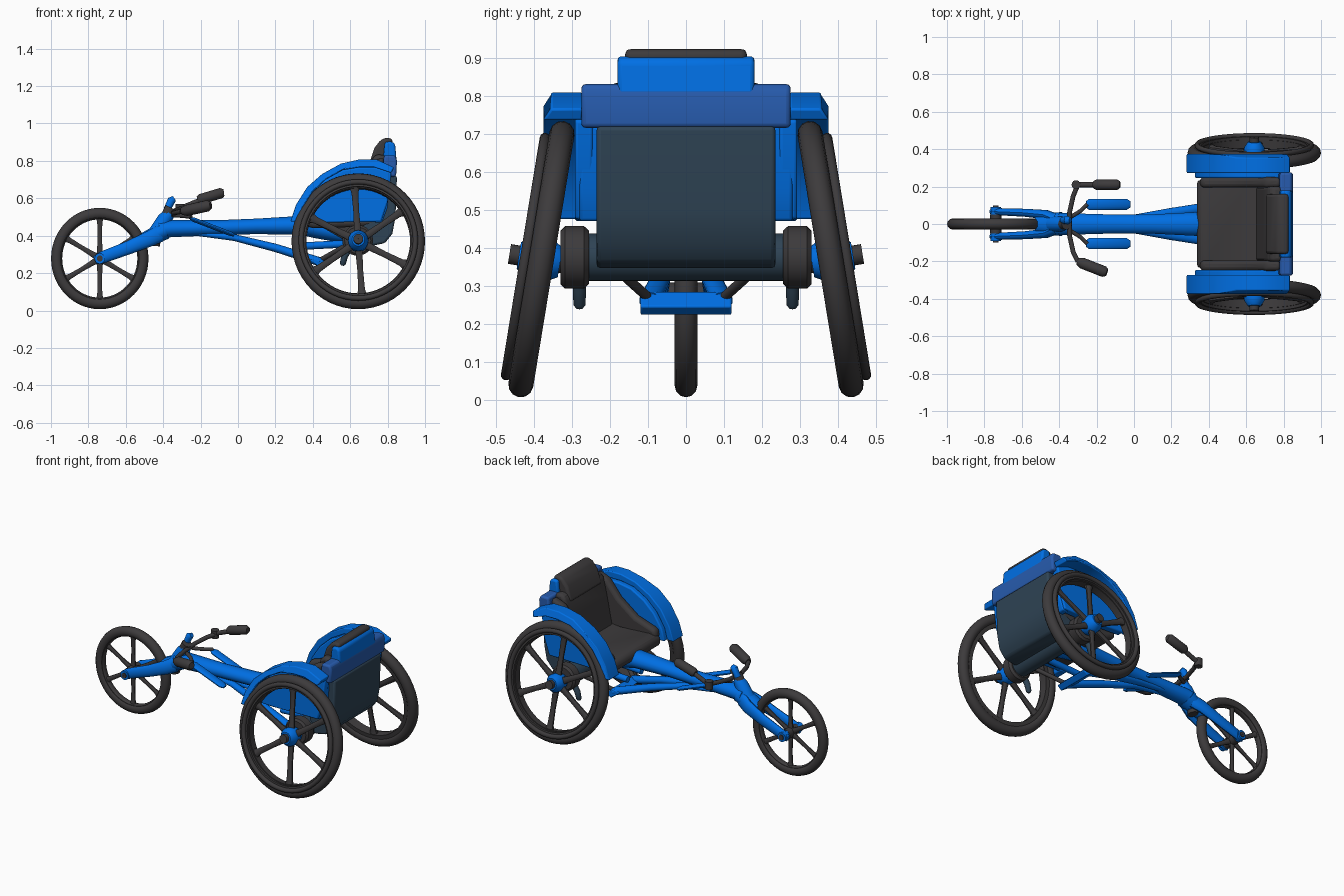
import bpy, bmesh, math
from mathutils import Matrix, Vector

if "Cube" in bpy.data.objects:
    bpy.data.objects.remove(bpy.data.objects["Cube"])


def mat(name, rgb):
    m = bpy.data.materials.new(name)
    m.diffuse_color = (*rgb, 1)
    m.use_nodes = True
    m.node_tree.nodes["Principled BSDF"].inputs["Base Color"].default_value = m.diffuse_color
    return m


BLUE = mat("bright blue", (0.0, 0.16, 0.78))
DARK = mat("charcoal", (0.046, 0.043, 0.045))
SLATE = mat("dark slate", (0.028, 0.057, 0.09))
MID = mat("muted blue", (0.02, 0.105, 0.42))


def finish(bm, name, m, mirror=False, bevel=0, matrix=None):
    if matrix:
        bm.transform(matrix)
    bmesh.ops.recalc_face_normals(bm, faces=bm.faces)
    me = bpy.data.meshes.new(name)
    bm.to_mesh(me)
    bm.free()
    me.materials.append(m)
    o = bpy.data.objects.new(name, me)
    bpy.context.collection.objects.link(o)
    if bevel:
        b = o.modifiers.new("bevel", 'BEVEL')
        b.width, b.segments, b.limit_method = bevel, 3, 'ANGLE'
    if mirror:
        r = o.modifiers.new("mirror", 'MIRROR')
        r.use_axis = (False, True, False)
        r.use_mirror_merge = False
    bpy.ops.object.select_all(action='DESELECT')
    o.select_set(True)
    bpy.context.view_layer.objects.active = o
    bpy.ops.object.shade_smooth_by_angle(angle=math.radians(40))
    return o


def skin(bm, rings, closed=False):
    rows = [[bm.verts.new(p) for p in r] for r in rings]
    n = len(rows[0])
    for a, b in zip(rows, rows[1:] + (rows[:1] if closed else [])):
        for i in range(n):
            bm.faces.new((a[i], a[(i + 1) % n], b[(i + 1) % n], b[i]))
    if not closed:
        bm.faces.new(rows[0])
        bm.faces.new(rows[-1])


def lathe(name, m, profile, matrix, mirror=False, seg=56):
    """Closed (radius, y) profile turned around the local y axis."""
    bm = bmesh.new()
    rings = []
    for k in range(seg):
        a = 2 * math.pi * k / seg
        rings.append([(r * math.cos(a), y, r * math.sin(a)) for r, y in profile])
    skin(bm, rings, True)
    return finish(bm, name, m, mirror, 0, matrix)


def prism(name, m, pts, y0, y1, mirror=False, bevel=0, lean=None):
    """Side outline (x, z) extruded along y; lean(i) shifts the y1 side per point."""
    bm = bmesh.new()
    skin(bm, [[(x, y0, z) for x, z in pts],
              [(x, y1 + (lean(i) if lean else 0), z) for i, (x, z) in enumerate(pts)]])
    return finish(bm, name, m, mirror, bevel)


def rod(name, m, pts, radii, mirror=False, flat=1.0, sides=14, matrix=None):
    """Tube through points; flat scales its sideways width."""
    pts = [Vector(p) for p in pts]
    if not isinstance(radii, (list, tuple)):
        radii = [radii] * len(pts)
    rings = []
    for i, p in enumerate(pts):
        t = (pts[min(i + 1, len(pts) - 1)] - pts[max(i - 1, 0)]).normalized()
        u = Vector((0, 1, 0)) if abs(t.y) < 0.9 else Vector((1, 0, 0))
        v = t.cross(u).normalized()
        u = v.cross(t)
        ring = []
        for k in range(sides):
            a = 2 * math.pi * (k + 0.5) / sides
            ring.append(p + u * math.cos(a) * radii[i] * flat + v * math.sin(a) * radii[i])
        rings.append(ring)
    bm = bmesh.new()
    skin(bm, rings)
    return finish(bm, name, m, mirror, 0, matrix)


def circle(R, r, y=0, n=12):
    return [(R + r * math.cos(2 * math.pi * k / n), y + r * math.sin(2 * math.pi * k / n)) for k in range(n)]


def ring(r0, r1, y0, y1):
    return [(r0, y0), (r1, y0), (r1, y1), (r0, y1)]


def spokes(name, count, r0, r1, w, matrix, mirror=False, start=90, y=0):
    for k in range(count):
        a = math.radians(start + 360 * k / count)
        p = [(r * math.cos(a), y, r * math.sin(a)) for r in (r0, r0 + .04, (r0 + r1) / 2, r1 - .03, r1)]
        rod(f"{name}_{k + 1}", DARK, p, [w * 1.25, w, w * .85, w, w * 1.5], mirror, 0.7, 8, matrix)


# Cambered rear wheels with push rims
rear = (Matrix.Translation((0.643, 0.38, 0.37)) @ Matrix.Rotation(math.radians(9.3), 4, 'X')
        @ Matrix.Diagonal((0.98, 1, 1.01, 1)))
lathe("rear_tyre", DARK, circle(0.331, 0.033), rear, True)
lathe("rear_rim", DARK, ring(0.283, 0.318, -0.022, 0.024), rear, True)
lathe("push_rim", DARK, circle(0.312, 0.014, 0.042), rear, True)
lathe("push_rim_web", DARK, ring(0.288, 0.306, 0.01, 0.04), rear, True)
spokes("rear_spoke", 6, 0.03, 0.29, 0.02, rear, True, 94)
lathe("rear_hub", BLUE, [(0.001, -0.05), (0.04, -0.05), (0.055, -0.02), (0.055, 0.03), (0.035, 0.06), (0.001, 0.06)],
      rear, True, 24)
lathe("rear_hub_cap", DARK, ring(0.001, 0.026, 0.055, 0.085), rear, True, 20)
# Axle and its collars
flat = Matrix.Translation((0.64, 0, 0.375))
lathe("axle", SLATE, ring(0.001, 0.062, -0.28, 0.28), flat, False, 28)
lathe("axle_collar", DARK, [(0.001, .255), (0.07, .255), (0.082, .268), (0.082, .318), (0.07, .33), (0.001, .33)],
      flat, True, 28)
rod("axle_stub", DARK, [(0.64, .32, .368), (0.64, .39, .37)], 0.035, True)
rod("axle_clip", SLATE, [(0.60, .28, .34), (0.57, .28, .29), (0.56, .28, .25), (.558, .28, .24)],
    [.018, .018, .016, .008], True)

# Front wheel
front = Matrix.Translation((-0.739, 0, 0.278)) @ Matrix.Diagonal((0.99, 1, 1.03, 1))
lathe("front_tyre", DARK, circle(0.233, 0.03), front)
lathe("front_rim", DARK, ring(0.21, 0.226, -0.02, 0.02), front)
spokes("front_spoke", 6, 0.02, 0.216, 0.015, front)
lathe("front_hub", DARK, ring(0.001, 0.03, -0.05, 0.05), front, False, 20)
lathe("front_axle_nut", DARK, ring(0.001, 0.016, 0.05, 0.098), front, True, 16)

# Fork and steering head
rod("fork_blade", BLUE, [(-0.765, .066, .268), (-0.73, .066, .282), (-0.58, .06, .338), (-0.47, .05, .385),
    (-0.42, .03, .41)], [.022, .032, .036, .042, .045], True, 0.6)
lathe("fork_end", BLUE, ring(0.001, 0.028, 0.05, 0.092), front, True, 20)
rod("fork_crown", BLUE, [(-0.52, 0, .372), (-0.45, 0, .40), (-0.39, 0, .43)], [.035, .045, .05], False, 1.3)
rod("steering_head", BLUE, [(-0.45, 0, .39), (-0.39, 0, .49), (-0.365, 0, .52)], [.045, .04, .03])
rod("steering_lower_cap", DARK, [(-0.445, 0, .345), (-0.44, 0, .40)], 0.028, False, 1.3)
rod("stem_bolt", DARK, [(-0.385, 0, .50), (-0.36, 0, .55)], 0.03)

# Handlebar, grips and brake arm
rod("handlebar", DARK, [(-0.30, .21, .545), (-0.325, .15, .54), (-0.345, .06, .53), (-0.345, -.06, .52),
    (-0.325, -.15, .525), (-0.30, -.2, .53)], 0.013)
rod("bar_link", DARK, [(-0.31, .21, .545), (-0.20, .21, .59)], 0.014)
rod("left_grip", DARK, [(-0.215, .21, .59), (-0.20, .21, .595), (-0.09, .21, .628), (-0.075, .21, .63)],
    [.02, .028, .028, .018])
rod("right_grip", DARK, [(-0.30, -.2, .53), (-0.275, -.21, .535), (-0.16, -.255, .56), (-0.145, -.26, .562)],
    [.02, .03, .03, .02])
rod("bar_end", DARK, [(-0.31, .21, .52), (-0.31, .21, .57)], 0.024)
rod("stem_brace", DARK, [(-0.25, .105, .50), (-0.285, .07, .505), (-0.35, .03, .51)], 0.011, True)
rod("brake_lever", BLUE, [(-0.38, .02, .54), (-0.355, .02, .59), (-0.34, .02, .60)], [.018, .022, .014])
rod("knee_pad", BLUE, [(-0.255, .105, .492), (-0.24, .105, .487), (-0.04, .105, .41), (-0.02, .105, .402)],
    [.007, .012, .012, .007], True, 2.5)

# Main beam and lower struts
rod("main_beam", BLUE, [(-0.42, 0, .43), (-0.36, 0, .438), (-0.1, 0, .443), (0.1, 0, .45), (0.34, 0, .455),
    (0.42, 0, .44), (0.62, 0, .40)], [.048, .047, .041, .042, .052, .055, .05], False, 1.25, 16)
rod("lower_strut", BLUE, [(-0.25, .015, .415), (-0.02, .025, .39), (0.2, .06, .335), (0.44, .095, .26)],
    [.012, .018, .022, .024], True, 1.2)
prism("strut_plate", BLUE, [(.38, .27), (.45, .222), (.48, .245), (.44, .285)], -.12, .12, False, .006)
rod("seat_rail", BLUE, [(0.36, .07, .345), (0.64, .07, .36)], 0.02, True)
rod("rail_tie", DARK, [(0.44, .1, .27), (0.60, .2, .36)], 0.013, True)
prism("seat_mount", DARK, [(.44, .45), (.58, .37), (.70, .37), (.70, .46)], -.12, .12, False, .01)

# Fenders and side panels
arc = [(.28, .475), (.31, .565), (.37, .66), (.45, .73), (.55, .785), (.65, .808), (.74, .808), (.835, .765)]
inner = [(.325, .475), (.345, .55), (.40, .635), (.47, .70), (.56, .75), (.65, .765), (.73, .765), (.82, .735)]
prism("fender", BLUE, arc + inner[::-1], .272, .375, True, .006, lambda i: -.02 if 3 < i < 8 else 0)
prism("side_panel", BLUE, inner + [(.80, .58), (.765, .475), (.45, .47)], .245, .292, True, .008)

# Seat shell and back
prism("back_shell", SLATE, [(.85, .72), (.842, .5), (.825, .41), (.785, .36), (.71, .345), (.67, .36), (.67, .46),
      (.71, .48), (.77, .72)], -.235, .235, False, .012)
prism("back_wall", BLUE, [(.81, .72), (.80, .55), (.77, .47), (.73, .47), (.77, .72)], -.28, .28, False, .008)
prism("back_band", MID, [(.77, .715), (.845, .715), (.85, .80), (.84, .83), (.78, .83)], -.275, .275, False, .012)
prism("headrest_shell", BLUE, [(.775, .80), (.848, .80), (.84, .89), (.82, .905), (.785, .90)], -.18, .18, False, .012)

# Padding
prism("seat_cushion", DARK, [(.335, .46), (.34, .51), (.38, .53), (.60, .515), (.74, .53), (.74, .45), (.40, .44)],
      -.235, .235, False, .02)
prism("backrest", DARK, [(.65, .50), (.69, .70), (.715, .81), (.74, .835), (.79, .83), (.79, .70), (.75, .50)],
      -.20, .20, False, .025)
prism("headrest", DARK, [(.70, .78), (.73, .87), (.765, .915), (.80, .925), (.83, .915), (.82, .88), (.78, .78)],
      -.16, .16, False, .025)
prism("side_bolster", DARK, [(.35, .50), (.36, .555), (.50, .60), (.62, .69), (.70, .79), (.78, .82), (.78, .50)],
      .195, .25, True, .02)
